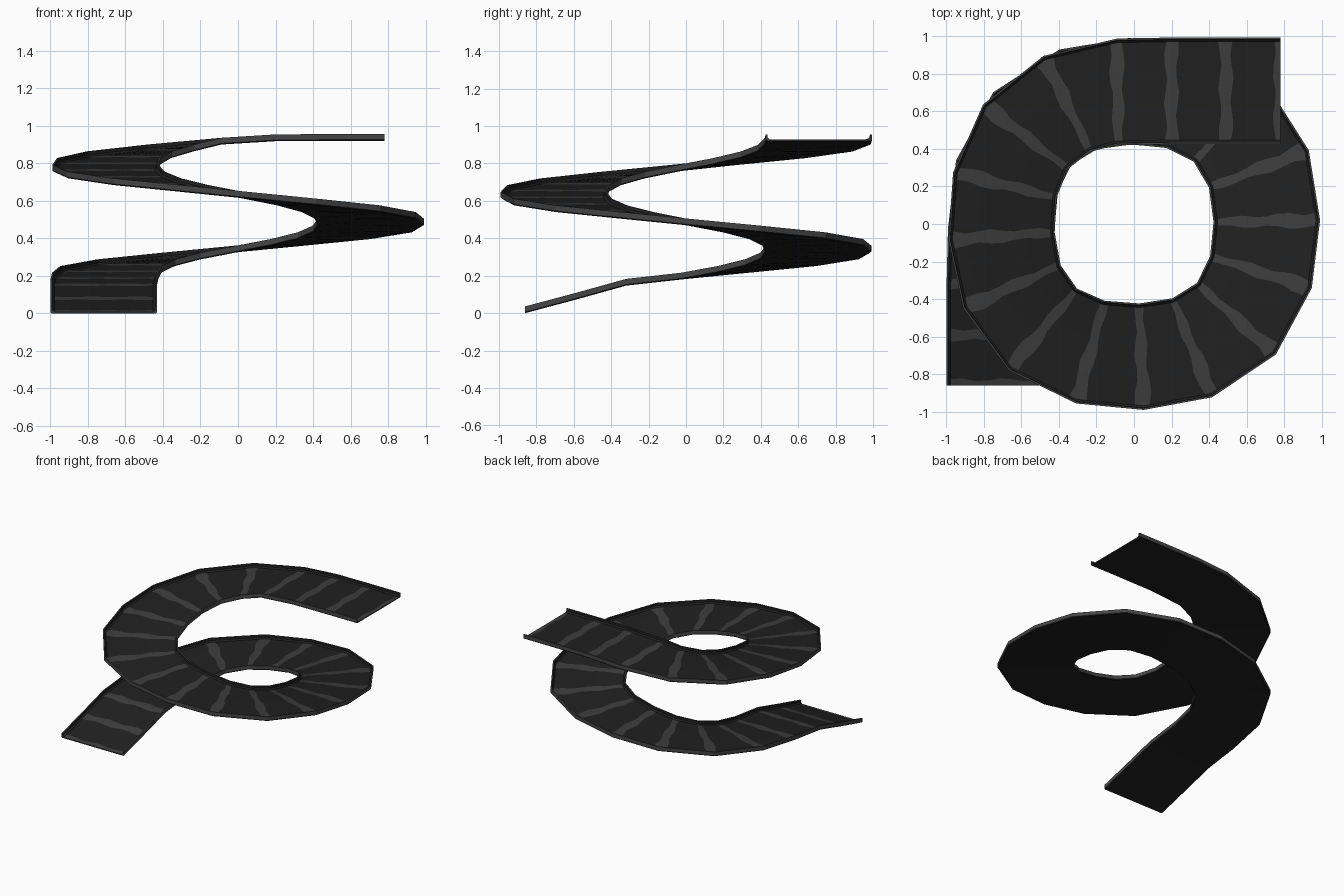
import bpy, bmesh, math
from mathutils import Vector

if "Cube" in bpy.data.objects:
    bpy.data.objects.remove(bpy.data.objects["Cube"])


def material(name, v):
    m = bpy.data.materials.new(name)
    m.diffuse_color = (v, v, v, 1)
    m.use_nodes = True
    m.node_tree.nodes["Principled BSDF"].inputs["Base Color"].default_value = m.diffuse_color
    return m


# Joints along the ramp centre line (x, y, underside z)
joints = [Vector(p) for p in ((-.715, -.86, 0), (-.715, -.59, .072), (-.715, -.32, .147))]
for k in range(21):
    a = math.radians(182 - 22.6 * k if k <= 8 else 1.2 - 22 * (k - 8))
    r = .708 + .018 * (1 - math.cos(4 * a))        # slightly squared circle
    joints.append(Vector((r * math.cos(a), r * math.sin(a), .18 + .036 * k)))
joints += [Vector(p) for p in ((.2, .71, .918), (.49, .71, .92), (.78, .71, .92))]

# Sideways direction at each joint
sides = []
for i in range(len(joints)):
    if i <= 3:
        d = Vector((0, 1, 0))
    elif i >= len(joints) - 4:
        d = Vector((1, 0, 0))
    else:
        d = joints[i + 1] - joints[i - 1]
    sides.append(Vector((d.y, -d.x, 0)).normalized())

# Channel cross-section: floor points first, then the two lips and underside
W = .284
N = 9
section = [(-.262 + .524 * i / (N - 1), .008) for i in range(N)]
section += [(.273, .018), (.274, .036), (W, .036), (W, .006), (W - .006, 0),
            (-W + .006, 0), (-W, .006), (-W, .036), (-.274, .036), (-.273, .018)]
M = len(section)


def ring(bm, seg, t, wavy):
    out = []
    for i, (u, z) in enumerate(section):
        tt = t
        if wavy and i < N:                          # ragged edge of the worn band
            tt += .03 * math.sin(i * 1.7 + seg * 2.1 + t * 5)
        p = joints[seg].lerp(joints[seg + 1], tt)
        s = sides[seg].lerp(sides[seg + 1], tt)
        out.append(bm.verts.new(p + s * u + Vector((0, 0, z))))
    return out


bm = bmesh.new()
rings = []
kinds = []
for seg in range(len(joints) - 1):
    rings += [ring(bm, seg, 0, False), ring(bm, seg, .11, True), ring(bm, seg, .89, True)]
    kinds += [1, 0, 1]
rings.append(ring(bm, len(joints) - 2, 1, False))

for j, kind in enumerate(kinds):
    for i in range(M):
        n = (i + 1) % M
        f = bm.faces.new((rings[j][i], rings[j][n], rings[j + 1][n], rings[j + 1][i]))
        if i < N - 1:
            f.material_index = kind                 # floor: dark with lighter joint bands
        elif N + 1 <= i <= N + 2 or N + 6 <= i <= N + 7:
            f.material_index = 2                    # lip tops and outer walls
        else:
            f.material_index = 0
for end in (rings[0], rings[-1]):
    bm.faces.new(end).material_index = 1
bmesh.ops.recalc_face_normals(bm, faces=bm.faces)

mesh = bpy.data.meshes.new("spiral_ramp")
bm.to_mesh(mesh)
bm.free()
for m in (material("dark asphalt", .0145), material("worn band grey", .046),
          material("side wall grey", .06)):
    mesh.materials.append(m)
ramp = bpy.data.objects.new("spiral_ramp", mesh)
bpy.context.collection.objects.link(ramp)
